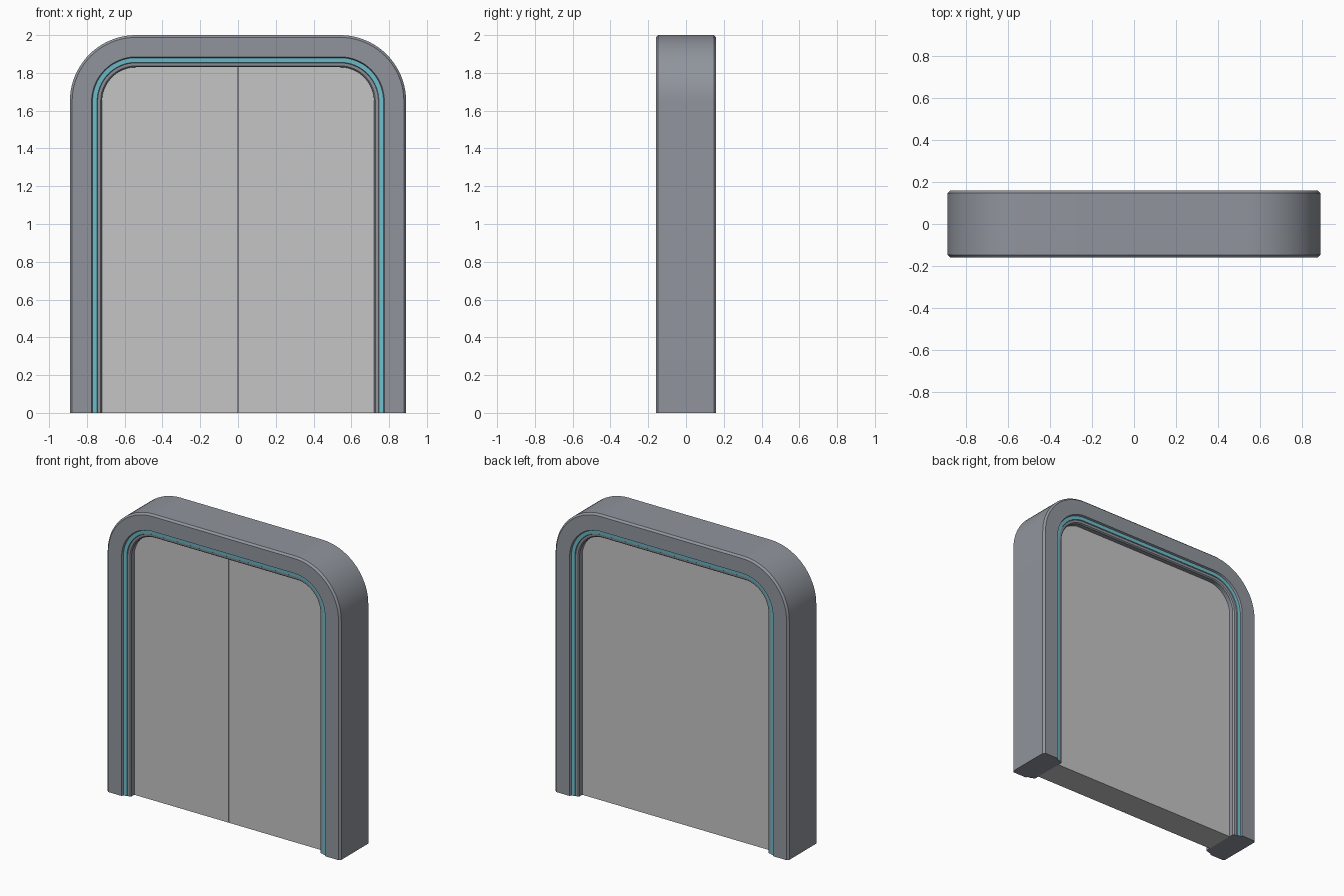
import bpy, bmesh, math

if "Cube" in bpy.data.objects:
    bpy.data.objects.remove(bpy.data.objects["Cube"])

CX, CZ = 0.54, 1.65      # centre shared by all corner arcs
STEPS = 20


def material(name, rgb):
    m = bpy.data.materials.new(name)
    m.diffuse_color = (*rgb, 1)
    m.use_nodes = True
    m.node_tree.nodes["Principled BSDF"].inputs["Base Color"].default_value = m.diffuse_color
    return m


frame_grey = material("frame blue grey", (0.28, 0.30, 0.335))
panel_grey = material("door light grey", (0.56, 0.56, 0.56))
light_cyan = material("strip cyan", (0.16, 0.52, 0.61))


def arch(r):
    """Arch outline (x, z), from bottom right over the top to bottom left."""
    arc = [(CX + r * math.cos(a), CZ + r * math.sin(a))
           for a in (math.pi / 2 * i / STEPS for i in range(STEPS + 1))]
    right = [(CX + r, 0)] + arc
    return right + [(-x, z) for x, z in reversed(right)]


def finish(bm, name, mats):
    bmesh.ops.recalc_face_normals(bm, faces=bm.faces)
    me = bpy.data.meshes.new(name)
    bm.to_mesh(me)
    bm.free()
    for m in mats:
        me.materials.append(m)
    ob = bpy.data.objects.new(name, me)
    bpy.context.collection.objects.link(ob)
    bpy.context.view_layer.objects.active = ob
    ob.select_set(True)
    bpy.ops.object.shade_smooth_by_angle(angle=math.radians(30))
    ob.select_set(False)
    return ob


def slab(name, outline, y0, y1):
    """Extruded flat outline between two depths."""
    bm = bmesh.new()
    a = [bm.verts.new((x, y0, z)) for x, z in outline]
    b = [bm.verts.new((x, y1, z)) for x, z in outline]
    bm.faces.new(a)
    bm.faces.new(b)
    for i in range(len(a)):
        j = (i + 1) % len(a)
        bm.faces.new((a[i], a[j], b[j], b[i]))
    return finish(bm, name, [panel_grey])


# Door frame: a stepped cross-section (arc radius, depth) swept along the arch
half = [(0.35, 0.147), (0.338, 0.16), (0.235, 0.16), (0.23, 0.147),
        (0.206, 0.145), (0.203, 0.14), (0.187, 0.138), (0.18, 0.13)]
profile = [(r, -y) for r, y in half] + [(r, y) for r, y in reversed(half)]
n = len(profile)
strip = {3, n - 5}       # profile segments that carry the light strip

bm = bmesh.new()
rails = [[bm.verts.new((x, y, z)) for x, z in arch(r)] for r, y in profile]
for k in range(n):
    p, q = rails[k], rails[(k + 1) % n]
    for i in range(len(p) - 1):
        f = bm.faces.new((p[i], p[i + 1], q[i + 1], q[i]))
        f.material_index = 1 if k in strip else 0
for end in (0, -1):
    bm.faces.new([rail[end] for rail in rails])
finish(bm, "door_frame", [frame_grey, light_cyan])

# Door core, plain on the back
slab("door_core", arch(0.185), -0.088, 0.10)

# Two front door leaves with a narrow seam between them
outline = arch(0.185)
right = outline[:len(outline) // 2]
top = right[-1][1]
leaf = right + [(0.003, top), (0.003, 0)]
slab("door_leaf_right", leaf, -0.10, -0.087)
slab("door_leaf_left", [(-x, z) for x, z in leaf], -0.10, -0.087)
